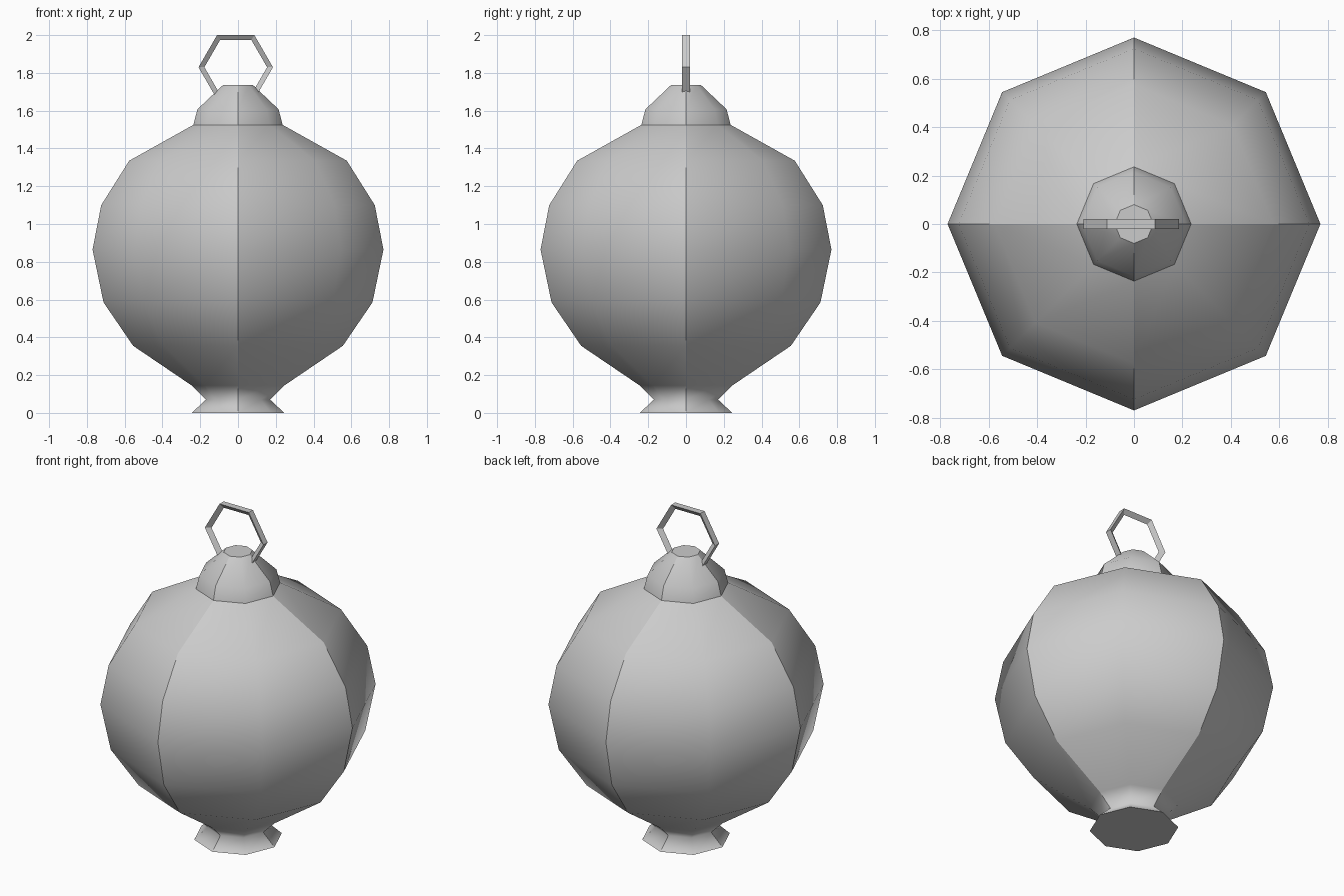
import bpy, bmesh
from math import cos, sin, tau, radians
from mathutils import Matrix

if "Cube" in bpy.data.objects:
    bpy.data.objects.remove(bpy.data.objects["Cube"])


def lathe(name, profile, sides, closed=False, cap_bottom=False, cap_top=False):
    """Turn (radius, height) points around z with a low number of sides."""
    bm = bmesh.new()
    rings = [[bm.verts.new((r * cos(tau * i / sides), r * sin(tau * i / sides), z))
              for i in range(sides)] for r, z in profile]
    pairs = list(zip(rings, rings[1:]))
    if closed:
        pairs.append((rings[-1], rings[0]))
    for low, high in pairs:
        for i in range(sides):
            j = (i + 1) % sides
            bm.faces.new((low[i], low[j], high[j], high[i]))
    if cap_bottom:
        bm.faces.new(rings[0][::-1])
    if cap_top:
        bm.faces.new(rings[-1])
    bmesh.ops.recalc_face_normals(bm, faces=bm.faces)
    mesh = bpy.data.meshes.new(name)
    bm.to_mesh(mesh)
    bm.free()
    obj = bpy.data.objects.new(name, mesh)
    bpy.context.collection.objects.link(obj)
    return obj


def smooth_quarters(obj):
    """Smooth shading with hard seams on the four axis planes and around flat ends."""
    bm = bmesh.new()
    bm.from_mesh(obj.data)
    for f in bm.faces:
        f.smooth = len(f.verts) == 4
    for e in bm.edges:
        a, b = e.verts
        upright = abs(a.co.z - b.co.z) > 1e-4
        on_axis = any(abs(a.co[k]) < 1e-4 and abs(b.co[k]) < 1e-4 for k in (0, 1))
        flat_end = any(not f.smooth for f in e.link_faces)
        e.smooth = not ((upright and on_axis) or flat_end)
    bm.to_mesh(obj.data)
    bm.free()


# Round body with flared foot
body = lathe("body", [(0.245, 0), (0.17, 0.07), (0.245, 0.145), (0.555, 0.355),
                      (0.712, 0.585), (0.77, 0.865), (0.724, 1.10),
                      (0.576, 1.335), (0.236, 1.525)], 8, cap_bottom=True)
smooth_quarters(body)

# Neck cap
cap = lathe("cap", [(0.236, 1.525), (0.215, 1.607), (0.08, 1.735)], 8, cap_top=True)
smooth_quarters(cap)

# Six-sided hanging ring with a triangular section, flat side outwards
ring = lathe("hanging_ring", [(0.197, -0.02), (0.197, 0.02), (0.166, 0)], 6, closed=True)
ring.data.transform(Matrix.Translation((-0.012, 0, 1.83)) @ Matrix.Rotation(radians(90), 4, 'X'))
